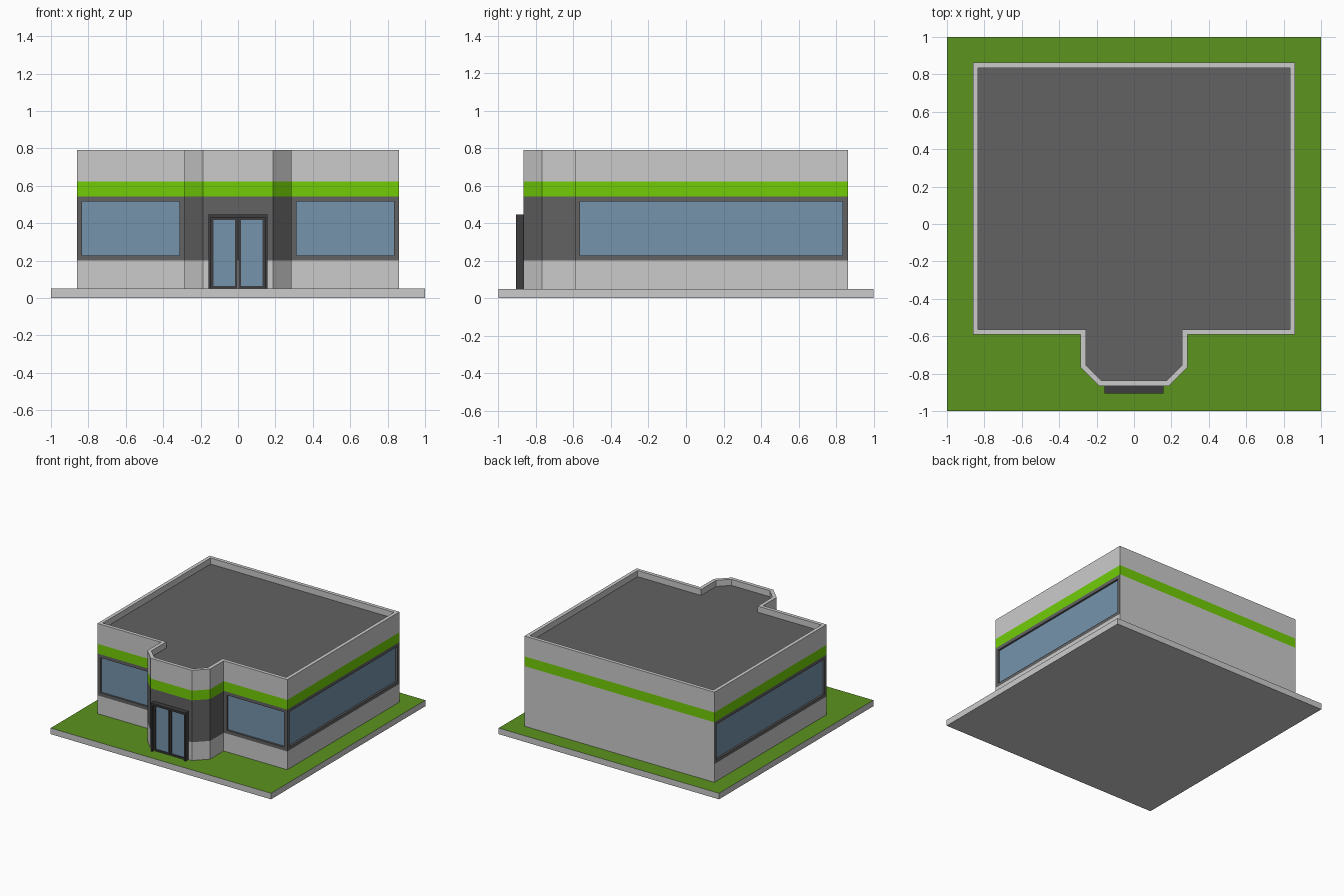
import bpy, bmesh

if "Cube" in bpy.data.objects:
    bpy.data.objects.remove(bpy.data.objects["Cube"])


def material(name, rgb):
    m = bpy.data.materials.new(name)
    m.diffuse_color = (*[(c / 255) ** 2.2 for c in rgb], 1)
    m.use_nodes = True
    m.node_tree.nodes["Principled BSDF"].inputs["Base Color"].default_value = m.diffuse_color
    return m


LAWN = material("lawn_green", (92, 146, 36))
STRIPE = material("stripe_green", (114, 203, 16))
DARK = material("dark_grey", (98, 98, 98))
FRAME = material("frame_grey", (64, 64, 66))
GLASS = material("glass_blue", (117, 146, 171))

# Building footprint, counter-clockwise, with a chamfered entrance bay
half = [(-0.862, 0.863), (-0.862, -0.592), (-0.285, -0.592), (-0.285, -0.768), (-0.187, -0.866)]
OUTLINE = half + [(-x, y) for x, y in reversed(half)]
WINDOW_SIDES = (0, 1, 7, 8)
BACK_SIDE = 9


def finish(bm, name, mats):
    mesh = bpy.data.meshes.new(name)
    bm.to_mesh(mesh)
    bm.free()
    for m in mats:
        mesh.materials.append(m)
    obj = bpy.data.objects.new(name, mesh)
    bpy.context.collection.objects.link(obj)
    return obj


def wall_ring(z0, z1):
    bm = bmesh.new()
    low = [bm.verts.new((x, y, z0)) for x, y in OUTLINE]
    top = [bm.verts.new((x, y, z1)) for x, y in OUTLINE]
    n = len(OUTLINE)
    sides = [bm.faces.new((low[i], low[(i + 1) % n], top[(i + 1) % n], top[i])) for i in range(n)]
    bm.normal_update()
    return bm, sides, top


def sink(bm, face, depth, slot):
    """Push a face inward with straight reveals and give it a material slot."""
    step = -face.normal.copy() * depth
    inner = bmesh.ops.extrude_discrete_faces(bm, faces=[face])["faces"][0]
    bmesh.ops.translate(bm, verts=inner.verts[:], vec=step)
    inner.material_index = slot


def recess_pane(bm, face, border, depth, slot):
    bmesh.ops.inset_individual(bm, faces=[face], thickness=border, use_even_offset=True)
    bm.normal_update()
    sink(bm, face, depth, slot)


def box_mesh(x0, x1, y0, y1, z0, z1):
    bm = bmesh.new()
    bmesh.ops.create_cube(bm, size=1)
    for v in bm.verts:
        v.co = (x1 if v.co.x > 0 else x0, y1 if v.co.y > 0 else y0, z1 if v.co.z > 0 else z0)
    bm.normal_update()
    return bm


# Ground slab with grass on top
bm = box_mesh(-1, 1, -1, 1, 0, 0.05)
for f in bm.faces:
    f.material_index = int(f.normal.z > 0.5)
finish(bm, "ground_slab", [None, LAWN])

# Lower wall and green stripe
bm, _, _ = wall_ring(0.05, 0.2)
finish(bm, "lower_wall", [])
bm, _, _ = wall_ring(0.543, 0.623)
finish(bm, "green_stripe", [STRIPE])

# Window band: dark walls, plain back, recessed panes
bm, sides, _ = wall_ring(0.2, 0.543)
for i, f in enumerate(sides):
    f.material_index = 0 if i == BACK_SIDE else 1
for i in WINDOW_SIDES:
    recess_pane(bm, sides[i], 0.028, 0.015, 2)
finish(bm, "window_band", [None, DARK, GLASS])

# Parapet with rim and sunken roof
bm, _, top = wall_ring(0.623, 0.79)
cap = bm.faces.new(top)
bm.normal_update()
recess_pane(bm, cap, 0.029, 0.05, 1)
finish(bm, "parapet_and_roof", [None, DARK])

# Door surround
finish(box_mesh(-0.157, 0.157, -0.906, -0.866, 0.43, 0.446), "door_lintel", [FRAME])
for side, s in (("left", -1), ("right", 1)):
    xs = sorted((s * 0.144, s * 0.157))
    finish(box_mesh(*xs, -0.906, -0.866, 0.05, 0.43), side + "_door_post", [FRAME])
    # Glazed door leaf
    xs = sorted((s * 0.003, s * 0.144))
    bm = box_mesh(*xs, -0.885, -0.866, 0.05, 0.43)
    front = min(bm.faces, key=lambda f: f.normal.y)
    recess_pane(bm, front, 0.014, 0.008, 1)
    finish(bm, side + "_door_leaf", [FRAME, GLASS])
